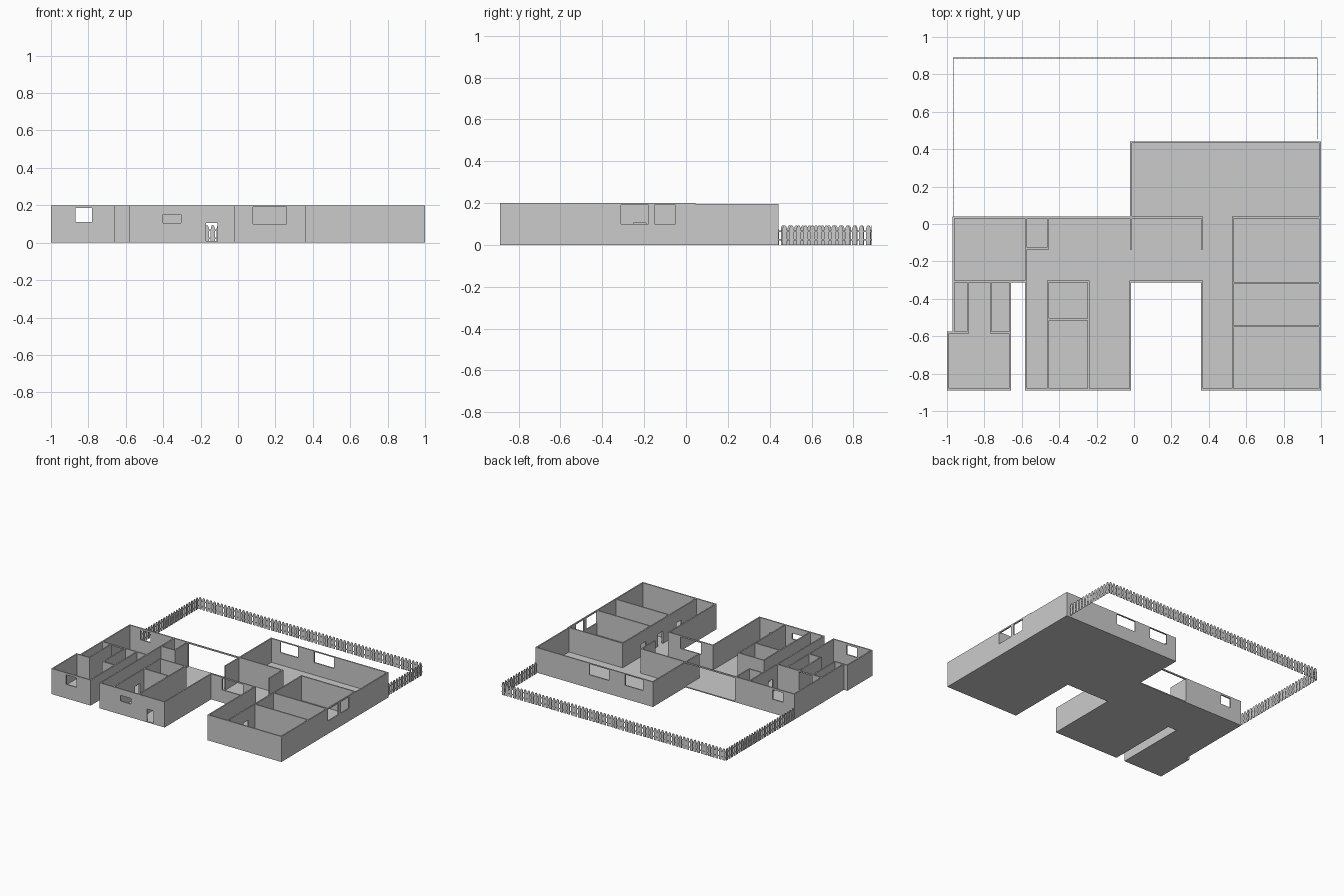
import bpy, bmesh, math

if "Cube" in bpy.data.objects:
    bpy.data.objects.remove(bpy.data.objects["Cube"])

T = 0.010      # wall thickness
H = 0.20       # wall height
FLOOR = 0.008  # slab thickness


def box(bm, x0, x1, y0, y1, z0, z1):
    r = bmesh.ops.create_cube(bm, size=1)
    for v in r["verts"]:
        v.co = ((x0 + x1) / 2 + v.co.x * (x1 - x0),
                (y0 + y1) / 2 + v.co.y * (y1 - y0),
                (z0 + z1) / 2 + v.co.z * (z1 - z0))


def finish(name, bm):
    me = bpy.data.meshes.new(name)
    bmesh.ops.recalc_face_normals(bm, faces=bm.faces)
    bm.to_mesh(me)
    bm.free()
    ob = bpy.data.objects.new(name, me)
    bpy.context.collection.objects.link(ob)
    return ob


def wall(name, axis, at, a, b, openings=(), h=H):
    """Straight wall along axis; openings are (start, end, sill, head)."""
    bm = bmesh.new()

    def piece(s, e, z0, z1):
        if e - s < 1e-4 or z1 - z0 < 1e-4:
            return
        if axis == "x":
            box(bm, s, e, at - T / 2, at + T / 2, z0, z1)
        else:
            box(bm, at - T / 2, at + T / 2, s, e, z0, z1)

    pos, end = a - T / 2, b + T / 2
    for s, e, sill, head in sorted(openings):
        piece(pos, s, 0, h)
        piece(s, e, 0, sill)
        piece(s, e, head, h)
        pos = e
    piece(pos, end, 0, h)
    return finish(name, bm)


def door(c, w=0.06):
    return (c - w / 2, c + w / 2, FLOOR, 0.105)


# Floor slabs
for name, r in {
    "great_room_floor": (-0.02, 1.0, 0.04, 0.44),
    "right_wing_floor": (0.36, 1.0, -0.89, 0.04),
    "hall_floor": (-0.97, 0.36, -0.31, 0.04),
    "middle_wing_floor": (-0.58, -0.02, -0.89, -0.31),
    "closet_floor": (-0.97, -0.66, -0.58, -0.31),
    "left_room_floor": (-1.0, -0.66, -0.89, -0.58),
}.items():
    bm = bmesh.new()
    box(bm, *r, 0, FLOOR)
    finish(name, bm)

# Great room and right wing, outside
HB = 0.196
wall("great_room_back_wall", "x", 0.437, -0.017, 0.995,
     [(0.065, 0.22, 0.105, 0.19), (0.36, 0.53, 0.105, 0.19)], HB)
wall("great_room_left_wall", "y", -0.017, -0.13, 0.437, h=HB)
wall("great_room_right_wall", "y", 0.995, 0.04, 0.437, h=HB)
wall("right_wing_outer_wall", "y", 0.995, -0.885, 0.04,
     [(-0.32, -0.18, 0.10, 0.19), (-0.15, -0.05, 0.10, 0.19)])
wall("right_wing_front_wall", "x", -0.885, 0.363, 0.995)
wall("right_wing_court_wall", "y", 0.363, -0.885, -0.307)
wall("court_window_wall", "x", -0.307, -0.017, 0.363, [(0.08, 0.26, 0.10, 0.19)])

# Right wing partitions
wall("kitchen_back_partition", "x", 0.035, -0.017, 0.363)
wall("kitchen_stub_partition", "y", 0.363, -0.13, 0.035)
wall("corridor_partition", "y", 0.528, -0.885, 0.035,
     [door(-0.66), door(-0.43), door(-0.22)])
for i, y in enumerate((0.035, -0.316, -0.547)):
    wall(f"right_room_partition_{i}", "x", y, 0.528, 0.995)

# Middle wing
wall("middle_front_wall", "x", -0.885, -0.577, -0.023,
     [(-0.40, -0.305, 0.105, 0.15), door(-0.14)])
wall("middle_court_wall", "y", -0.02, -0.885, -0.307)
wall("middle_left_wall", "y", -0.578, -0.885, 0.035, [door(-0.22)])
wall("middle_partition_left", "y", -0.46, -0.885, -0.307, [door(-0.42), door(-0.60)])
wall("middle_partition_right", "y", -0.243, -0.885, -0.307)
wall("middle_partition_back", "x", -0.307, -0.46, -0.243)
wall("middle_partition_cross", "x", -0.51, -0.46, -0.243)
wall("hall_cupboard_side", "y", -0.46, -0.13, 0.035)
wall("hall_cupboard_front", "x", -0.13, -0.578, -0.46)

# Hall back wall with window and wide patio opening
wall("hall_back_wall", "x", 0.035, -0.965, -0.017,
     [(-0.87, -0.78, 0.11, 0.185), (-0.452, -0.025, FLOOR, 0.19)])

# Left suite
wall("left_outer_wall", "y", -0.965, -0.58, 0.035)
wall("left_room_outer_wall", "y", -0.995, -0.885, -0.58)
wall("left_front_wall", "x", -0.885, -0.995, -0.663, [(-0.87, -0.78, 0.11, 0.185)])
wall("left_inner_wall", "y", -0.663, -0.885, -0.307)
wall("left_bedroom_front_wall", "x", -0.307, -0.965, -0.578,
     [(-0.884, -0.771, FLOOR, 0.19)])
wall("closet_left_end", "x", -0.58, -0.995, -0.888)
wall("closet_right_end", "x", -0.58, -0.766, -0.663)
wall("closet_left_side", "y", -0.888, -0.58, -0.307)
wall("closet_right_side", "y", -0.766, -0.58, -0.307)


# Picket fence with round-topped pickets
def fence(name, start, end, pitch=0.031, w=0.022, t=0.004):
    (x0, y0), (x1, y1) = start, end
    length = math.hypot(x1 - x0, y1 - y0)
    ux, uy = (x1 - x0) / length, (y1 - y0) / length
    bm = bmesh.new()
    r = w / 2
    profile = [(-r, 0.0), (r, 0.0)]
    profile += [(r * math.cos(math.pi * k / 6), 0.072 + 0.022 * math.sin(math.pi * k / 6))
                for k in range(7)]

    def prism(pts, c):
        rings = [[bm.verts.new((x0 + ux * (c + s) - uy * d, y0 + uy * (c + s) + ux * d, z))
                  for s, z in pts] for d in (-t / 2, t / 2)]
        bm.faces.new(rings[0])
        bm.faces.new(rings[1][::-1])
        n = len(pts)
        for i in range(n):
            j = (i + 1) % n
            bm.faces.new((rings[0][i], rings[0][j], rings[1][j], rings[1][i]))

    n = int(length / pitch)
    for i in range(n):
        prism(profile, (i + 0.5) * length / n)
    # rails
    for z in (0.02, 0.062):
        prism([(0, z), (length, z), (length, z + 0.008), (0, z + 0.008)], 0)
    return finish(name, bm)


fence("fence_left", (-0.967, 0.04), (-0.967, 0.888))
fence("fence_back", (-0.967, 0.888), (0.98, 0.888))
fence("fence_right", (0.98, 0.888), (0.98, 0.455))
